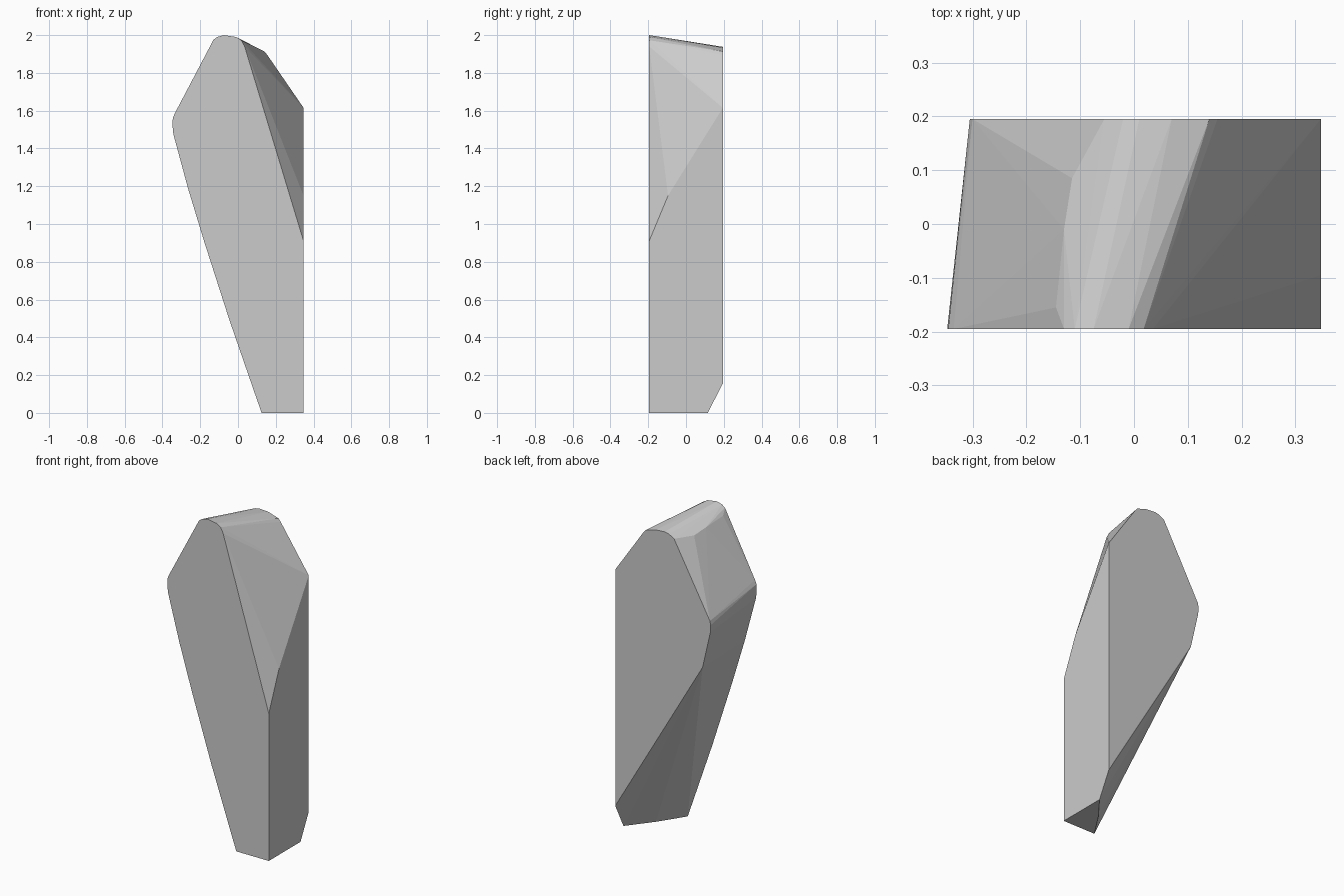
import bpy, bmesh, math

if "Cube" in bpy.data.objects:
    bpy.data.objects.remove(bpy.data.objects["Cube"])

D = 0.195   # half depth
W = 0.347   # half width

# front outline (x, z)
front = [(0.125, 0), (W, 0), (W, 0.91), (0.035, 1.94), (0.018, 1.973), (-0.01, 1.99),
         (-0.075, 2.0), (-0.11, 1.99), (-0.13, 1.975), (-0.335, 1.585), (-0.345, 1.56),
         (-W, 1.525), (-0.342, 1.475), (-0.265, 1.19), (-0.18, 0.91), (-0.045, 0.49), (0.09, 0.1)]
# back outline (x, z)
back = [(W, 0.155), (W, 1.615), (0.155, 1.895), (0.14, 1.913), (0.07, 1.934),
        (0.01, 1.938), (-0.02, 1.932), (-0.055, 1.912), (-0.3, 1.47), (-0.305, 1.445),
        (-0.303, 1.40), (-0.25, 1.17)]
# corners between the two outlines (x, y, z)
middle = [(W, 0.115, 0), (0.23, -0.035, 0), (W, -0.095, 1.15),
          (-0.115, 0.085, 1.907), (-0.13, -0.01, 1.925), (-0.145, -0.155, 1.945)]

points = ([(x, -D, z) for x, z in front] + [(x, D, z) for x, z in back] + middle)

# faceted stone: convex shell around both outlines
bm = bmesh.new()
for p in points:
    bm.verts.new(p)
hull = bmesh.ops.convex_hull(bm, input=bm.verts[:])
spare = {v for v in hull["geom_interior"] + hull["geom_unused"]
         if isinstance(v, bmesh.types.BMVert) and not v.link_faces}
bmesh.ops.delete(bm, geom=list(spare), context='VERTS')
bmesh.ops.dissolve_limit(bm, angle_limit=math.radians(0.5),
                         verts=bm.verts[:], edges=bm.edges[:])
bmesh.ops.recalc_face_normals(bm, faces=bm.faces[:])

mesh = bpy.data.meshes.new("faceted_stone")
bm.to_mesh(mesh)
bm.free()
bpy.context.collection.objects.link(bpy.data.objects.new("faceted_stone", mesh))
